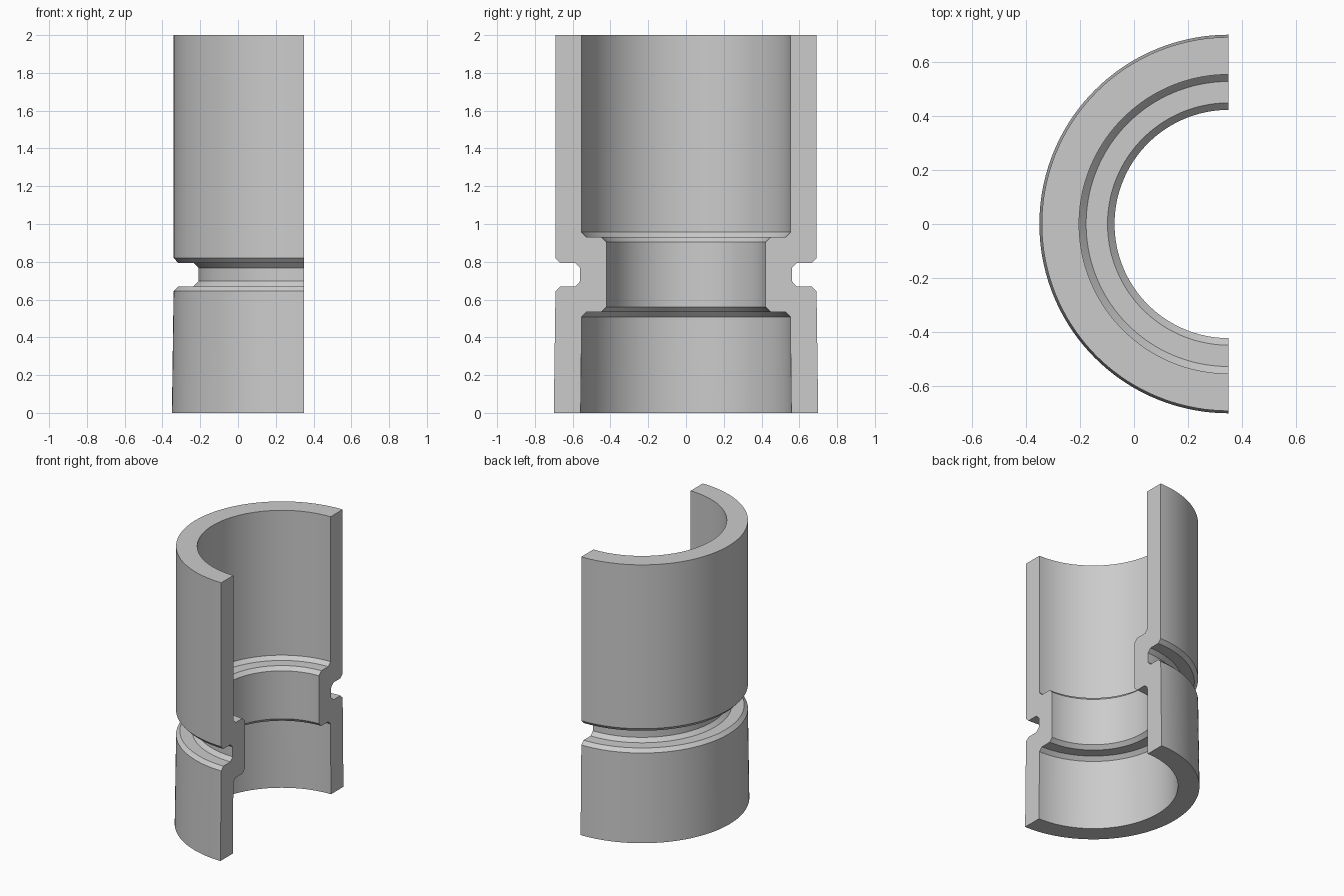
import bpy
import bmesh
from math import pi, radians
from mathutils import Matrix, Vector

cube = bpy.data.objects.get("Cube")
if cube:
    bpy.data.objects.remove(cube, do_unlink=True)

AXIS_X = 0.35
SEGMENTS = 72

# Wall section as (radius, height): outside going up, then inside going down
outer = [(0.70, 0), (0.691, 0.645), (0.666, 0.67), (0.586, 0.67), (0.56, 0.697),
         (0.56, 0.768), (0.586, 0.794), (0.666, 0.794), (0.691, 0.82), (0.691, 2)]
inner = [(0.553, 2), (0.553, 0.957), (0.527, 0.931), (0.448, 0.931), (0.422, 0.905),
         (0.422, 0.56), (0.448, 0.534), (0.527, 0.534), (0.553, 0.508),
         (0.556, 0.137), (0.558, 0)]

# Sweep the section half a turn around the axis, on the -x side
bm = bmesh.new()
section = bm.faces.new([bm.verts.new((AXIS_X, -r, z)) for r, z in outer + inner])
first_cap = section.copy()
bmesh.ops.spin(bm, geom=[section], cent=Vector((AXIS_X, 0, 0)), axis=Vector((0, 0, 1)),
               angle=-pi, steps=SEGMENTS, use_duplicate=False)
bmesh.ops.remove_doubles(bm, verts=bm.verts, dist=0.0001)

# Close any open cut face
rim = [e for e in bm.edges if e.is_boundary]
if rim:
    bmesh.ops.holes_fill(bm, edges=rim, sides=0)
bmesh.ops.recalc_face_normals(bm, faces=bm.faces)

mesh = bpy.data.meshes.new("half_sleeve")
bm.to_mesh(mesh)
bm.free()
sleeve = bpy.data.objects.new("half_sleeve", mesh)
bpy.context.collection.objects.link(sleeve)

# Plain grey material
grey = bpy.data.materials.new("light_grey")
grey.use_nodes = True
colour = (0.6, 0.6, 0.6, 1)
grey.diffuse_color = colour
grey.node_tree.nodes["Principled BSDF"].inputs["Base Color"].default_value = colour
mesh.materials.append(grey)

# Smooth round walls with crisp chamfer edges
bpy.ops.object.select_all(action="DESELECT")
sleeve.select_set(True)
bpy.context.view_layer.objects.active = sleeve
bpy.ops.object.shade_smooth_by_angle(angle=radians(25))
